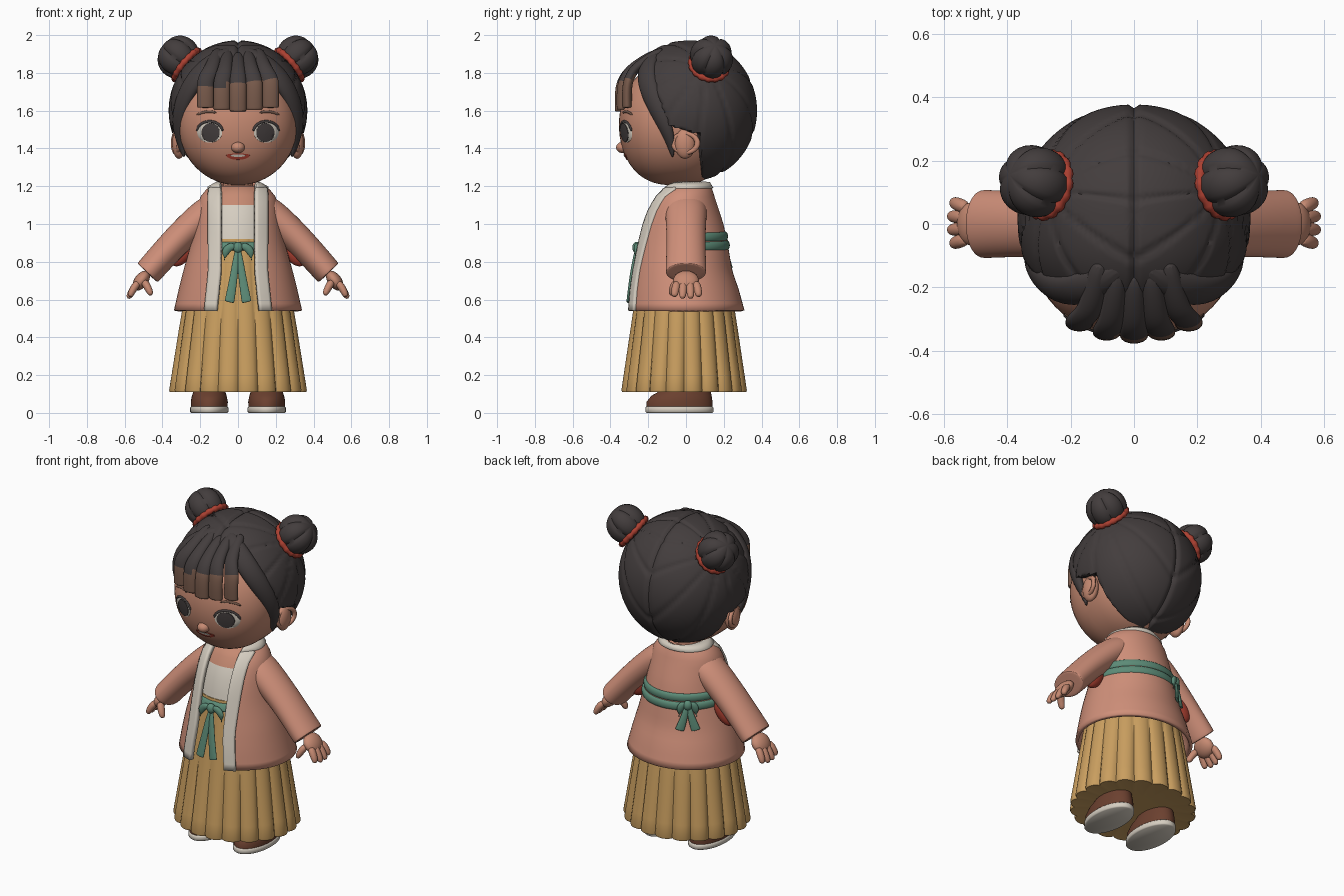
import bpy, bmesh
from math import sin, cos, asin, atan2, pi, tau, radians
from mathutils import Vector

cube = bpy.data.objects.get("Cube")
if cube:
    bpy.data.objects.remove(cube, do_unlink=True)


def colour(name, hexcode):
    rgb = [((int(hexcode[i:i + 2], 16) / 255 + 0.055) / 1.055) ** 2.4 for i in (0, 2, 4)]
    mat = bpy.data.materials.new(name)
    mat.use_nodes = True
    mat.diffuse_color = (*rgb, 1)
    mat.node_tree.nodes["Principled BSDF"].inputs["Base Color"].default_value = (*rgb, 1)
    return mat


hair, skin, jacket, cream = (colour("hair black", "433d3d"), colour("skin", "c68a72"),
                             colour("jacket pink", "d0907a"), colour("cream", "d6cec1"))
gold, green, red = colour("skirt gold", "c99e5f"), colour("ribbon green", "5c8b77"), colour("red", "ac4031")
leather, umber = colour("shoe brown", "6b402f"), colour("fringe brown", "785a4b")


# ---------- helpers ----------
def finish(name, bm, mats, sub=0, solid=0, rule=None):
    bmesh.ops.recalc_face_normals(bm, faces=bm.faces)
    mesh = bpy.data.meshes.new(name)
    bm.to_mesh(mesh)
    bm.free()
    for m in mats if isinstance(mats, tuple) else (mats,):
        mesh.materials.append(m)
    for p in mesh.polygons:
        p.use_smooth = True
        if rule:
            p.material_index = rule(p.center)
    mesh.set_sharp_from_angle(angle=radians(55))
    obj = bpy.data.objects.new(name, mesh)
    bpy.context.collection.objects.link(obj)
    if solid:
        mod = obj.modifiers.new("thickness", "SOLIDIFY")
        mod.thickness, mod.offset = solid, 0
    if sub:
        mod = obj.modifiers.new("smooth", "SUBSURF")
        mod.levels = mod.render_levels = sub
    return obj


def loft(name, rings, mats, around=True, along=False, caps=True, **kw):
    bm = bmesh.new()
    rows = [[bm.verts.new(p) for p in ring] for ring in rings]
    n = len(rows[0])
    for i in range(len(rows) if along else len(rows) - 1):
        a, b = rows[i], rows[(i + 1) % len(rows)]
        for j in range(n if around else n - 1):
            k = (j + 1) % n
            bm.faces.new((a[j], a[k], b[k], b[j]))
    if caps and around and not along:
        bm.faces.new(rows[0])
        bm.faces.new(rows[-1])
    return finish(name, bm, mats, **kw)


def tube(name, pts, sizes, mats, side=(1, 0, 0), n=12, sub=2, **kw):
    """Elliptical tube; each size is (half width along side, half thickness)."""
    pts, rings, last = [Vector(p) for p in pts], [], len(pts) - 1
    for i, p in enumerate(pts):
        t = pts[min(i + 1, last)] - pts[max(i - 1, 0)]
        w = t.cross(Vector(side)).normalized()
        u = w.cross(t).normalized()
        a, b = sizes[i] if isinstance(sizes, list) else sizes
        rings.append([p + u * a * cos(tau * j / n) + w * b * sin(tau * j / n) for j in range(n)])
    return loft(name, rings, mats, sub=sub, **kw)


def ball(name, loc, size, mat, axis=None, shape=None, res=24):
    bm = bmesh.new()
    bmesh.ops.create_uvsphere(bm, u_segments=res, v_segments=res * 2 // 3, radius=1)
    turn = Vector(axis).to_track_quat("Z", "Y") if axis else None
    for v in bm.verts:
        p = shape(v.co.copy()) if shape else v.co
        p = Vector(a * b for a, b in zip(p, size))
        v.co = Vector(loc) + (turn @ p if turn else p)
    return finish(name, bm, mat)


def hoop(name, loc, axis, radius, thick, mat, squash=1, bumps=0):
    turn = Vector(axis).to_track_quat("Z", "Y")
    rings = []
    for i in range(48):
        a = tau * i / 48
        r = thick * (1 + bumps * abs(sin(a * 8)))
        rings.append([Vector(loc) + turn @ Vector(((radius + r * cos(b)) * cos(a) * squash,
                      (radius + r * cos(b)) * sin(a), r * sin(b))) for b in [tau * j / 8 for j in range(8)]])
    return loft(name, rings, mat, along=True)


def lookup(keys, z):
    keys = sorted(keys)
    for a, b in zip(keys, keys[1:]):
        if z <= b[0]:
            f = max(0, (z - a[0]) / (b[0] - a[0]))
            return [p + (q - p) * f for p, q in zip(a[1:], b[1:])]
    return keys[-1][1:]


# ---------- head ----------
def face_y(x, z):
    return -0.055 - 0.3 * max(0, 1 - (x / 0.315) ** 2 - ((z - 1.525) / 0.32) ** 2) ** 0.385


def fuller(v):
    v.y = abs(v.y) ** 0.77 * (1 if v.y > 0 else -1)
    return v


def face_plate(name, cx, cz, shape, off, mat):
    rings = []
    for k in (0.02, 0.35, 0.7, 1, 1.02):
        ring = []
        for i in range(28):
            dx, dz = shape(tau * i / 28)
            x, z = cx + dx * k, cz + dz * k
            ring.append((x, face_y(x, z) - (off if k <= 1 else -0.005), z))
        rings.append(ring)
    loft(name, rings, mat, caps=False)


def oval(a, b):
    return lambda t: (a * cos(t), b * sin(t))


def face_line(name, pts, size, mat):
    tube(name, [(x, face_y(x, z) - 0.002, z) for x, z in pts], size, mat, side=(0, 0, 1), n=8, sub=1)


ball("head", (0, -0.055, 1.525), (0.315, 0.3, 0.32), skin, shape=fuller, res=48)
ball("nose", (0, -0.334, 1.405), (0.036, 0.036, 0.03), skin)
face_plate("mouth", 0, 1.365, lambda t: (0.062 * cos(t), (0.008 if sin(t) > 0 else 0.025) * sin(t)), 0.004, red)
face_plate("teeth", 0, 1.362, oval(0.04, 0.007), 0.007, cream)
for s in (-1, 1):
    face_plate("eye_white", s * 0.15, 1.485, oval(0.066, 0.054), 0.003, cream)
    face_plate("iris", s * 0.145, 1.484, oval(0.048, 0.05), 0.006, hair)
    arc = [pi * k / 6 for k in range(7)]
    face_line("eyelash", [(s * (0.15 + 0.07 * cos(a)), 1.49 + 0.056 * sin(a)) for a in arc], (0.008, 0.006), hair)
    face_line("eyebrow", [(s * 0.11, 1.588), (s * 0.165, 1.602), (s * 0.225, 1.575)], (0.008, 0.006), umber)
    ball("ear", (s * 0.313, -0.005, 1.425), (0.036, 0.055, 0.08), skin)
    hoop("ear_rim", (s * 0.328, -0.003, 1.428), (s, -0.25, 0), 0.05, 0.012, skin, squash=1.3)


# ---------- hair ----------
hairline = [(1.3, 0.06), (1.47, 0.05), (1.52, -0.12), (1.65, -0.16), (1.8, -0.25), (1.87, -0.5)]
bun_axis = Vector((0.75, 0.2, 0.62)).normalized()
axis_u = bun_axis.cross(Vector((0, 1, 0))).normalized()
axis_v = bun_axis.cross(axis_u)


def combed(v):
    """Grooves run out from each bun; the face opening is tucked inside the head."""
    if v.y < 0:
        v.y = -abs(v.y) ** 0.8
    m = Vector((abs(v.x), v.y, v.z))
    a = atan2(m.dot(axis_u), m.dot(axis_v))
    groove = 0.025 * max(0, 1 - 3 * abs(cos(5 * a))) + 0.035 * max(0, 1 - abs(v.x) / 0.05)
    edge = lookup(hairline, 1.6 + 0.37 * v.z)[0]
    f = min(1, max(0, (0.03 + 0.345 * v.y - edge) / 0.025))
    return v * (1 - groove) * (0.8 + 0.2 * f * f * (3 - 2 * f))


def lobed(v):
    a = atan2(v.y, v.x)
    return v * (0.9 + 0.12 * abs(sin(3 * a)) ** 0.5 * (1 - v.z ** 4))


ball("hair_cap", (0, 0.03, 1.6), (0.367, 0.347, 0.372), hair, shape=combed, res=132)
for s in (-1, 1):
    axis = (s * bun_axis.x, bun_axis.y, bun_axis.z)
    ball("hair_bun", (s * 0.315, 0.135, 1.883), (0.114, 0.114, 0.114), hair, axis=axis, shape=lobed, res=48)
    hoop("bun_tie", (s * 0.272, 0.122, 1.842), axis, 0.096, 0.014, red, bumps=0.4)
    # Lock swept from the parting down to a point before the ear
    tube("swept_lock", [(s * 0.03, -0.13, 1.925), (s * 0.13, -0.2, 1.87), (s * 0.235, -0.215, 1.765),
                        (s * 0.298, -0.165, 1.64), (s * 0.318, -0.11, 1.52), (s * 0.302, -0.08, 1.43),
                        (s * 0.285, -0.07, 1.35)],
         [(0.022, 0.03), (0.035, 0.06), (0.04, 0.062), (0.038, 0.055), (0.03, 0.045), (0.02, 0.03), (0.005, 0.006)],
         hair, side=(s * 0.65, -0.65, 0.3))

# Fringe locks, brown toward the tips
fringe = [(1.9, -0.15), (1.86, -0.232), (1.81, -0.302), (1.775, -0.328), (1.74, -0.343), (1.71, -0.349),
          (1.66, -0.352), (1.6, -0.35), (1.595, -0.35)]
for i in range(-2, 3):
    x = i * 0.086
    path = [(x * min(1, 0.6 + 0.1 * k), y + 1.3 * x * x, z + 0.01 * abs(i)) for k, (z, y) in enumerate(fringe)]
    sizes = [(min(0.046, 0.03 + 0.005 * k), 0.027) for k in range(len(fringe))]
    tube("fringe_lock", path, sizes, (hair, umber), rule=lambda c: int(c.z < 1.75 + 0.15 * c.x))

# ---------- clothes ----------
coat = [(0.54, 0.33, 0.3, 0), (0.65, 0.305, 0.28, -0.01), (0.75, 0.28, 0.255, -0.02), (0.9, 0.238, 0.23, -0.02),
        (1, 0.218, 0.208, -0.02), (1.08, 0.205, 0.18, -0.018), (1.14, 0.19, 0.152, -0.01),
        (1.18, 0.158, 0.13, 0), (1.215, 0.1, 0.105, 0.005)]


def body(z, t, grow=1):
    rx, ry, yc = lookup(coat, z)
    return Vector((rx * sin(t) * grow, yc - ry * cos(t) * grow, z))


def opening(z, x):
    return asin(min(0.92, (x + max(0, 0.75 - z) * 0.1) / lookup(coat, z)[0]))


def span(a, b, n):
    return [a + (b - a) * i / n for i in range(n + 1)]


levels = span(0.54, 1.215, 18)
loft("jacket", [[body(z, t) for t in span(opening(z, 0.1), tau - opening(z, 0.1), 48)] for z in levels],
     jacket, around=False, solid=0.02)
for s in (-1, 1):
    loft("jacket_trim", [[body(z, s * t, 1.04) for t in span(opening(z, 0.087), opening(z, 0.147), 5)]
                         for z in levels], cream, around=False, solid=0.026)
loft("collar", [[body(z, t, 1.05) for t in span(opening(z, 0.087), tau - opening(z, 0.087), 40)]
                for z in (1.185, 1.2, 1.215)], cream, around=False, solid=0.026)

circle = [tau * i / 48 for i in range(48)]
loft("torso", [[body(z, t, 0.9) for t in circle] for z in (0.85, 0.95, 1.03, 1.1, 1.15, 1.2)],
     (cream, skin), rule=lambda c: int(c.z > 1.1))
tube("neck", [(0, -0.005, 1.1), (0, -0.01, 1.3)], (0.08, 0.08), skin, n=24, sub=0)

# Pleated skirt, closed underneath at the hem
pleats, per = 20, 8
skirt = [(0.11, 0.37, 0.337, -0.01), (0.54, 0.3, 0.272, -0.01), (0.92, 0.213, 0.207, -0.02)]
rings = []
for z, grow in [(0.12, 0.5), (0.114, 0.9), (0.11, 0.985), (0.12, 1)] + [(z, 1) for z in span(0.2, 0.92, 6)]:
    rx, ry, yc = lookup(skirt, z)
    ring = []
    for i in range(pleats * per):
        t = tau * i / (pleats * per)
        r = grow * (1 - 0.07 * (1 - abs(sin(t * pleats / 2)) ** 0.6) * (1.15 - z))
        ring.append((rx * r * sin(t), yc - ry * r * cos(t), z))
    rings.append(ring)
loft("skirt", rings, gold)

# Sash, shown at the front and tied over the jacket at the back
loft("waist_sash", [[body(z, t, g) for t in circle] for z, g in
                    ((0.86, 0.94), (0.865, 0.97), (0.9, 0.97), (0.905, 0.94))], green)
for z in (0.887, 0.935):
    tube("back_sash", [body(z - 0.008 * sin(t), t, 1.03) for t in span(radians(95), radians(265), 16)],
         (0.028, 0.016), green, side=(0, 0, 1), n=8, sub=1)


def bow(name, loc, yaw, slope, loop, drop):
    parts = [ball(name + "_knot", (0, 0, 0), (0.026, 0.022, 0.03), green)]
    for s in (-1, 1):
        parts.append(tube(name + "_loop", [(0, 0, 0), (s * loop * 0.55, 0, 0.012), (s * loop, 0, -0.03),
                                           (s * loop * 0.95, 0, -0.07)],
                          [(0.012, 0.01), (0.024, 0.015), (0.026, 0.015), (0.014, 0.01)], green, side=(0, 0, 1)))
        parts.append(tube(name + "_tail", [(s * 0.004, 0, 0), (s * 0.02, slope * 0.6, -drop / 2),
                                           (s * 0.045, slope, -drop), (s * 0.046, slope, -drop - 0.004)],
                          [(0.014, 0.009), (0.021, 0.01), (0.027, 0.009), (0.026, 0.008)], green))
    for p in parts:
        p.location, p.rotation_euler.z = loc, yaw


bow("front_bow", (0, -0.262, 0.875), 0, -0.045, 0.075, 0.285)
bow("back_bow", (-0.145, 0.19, 0.905), radians(35), 0.02, 0.05, 0.14)

# ---------- arms and feet ----------
for s in (-1, 1):
    tube("sleeve", [(s * 0.05, 0, 1.125), (s * 0.13, 0, 1.085), (s * 0.2, 0, 1.03), (s * 0.33, 0, 0.91),
                    (s * 0.465, 0, 0.757), (s * 0.478, 0, 0.742), (s * 0.48, 0, 0.74)],
         [(0.09, 0.07), (0.115, 0.085), (0.11, 0.088), (0.104, 0.08), (0.11, 0.076), (0.11, 0.076), (0.1, 0.066)],
         jacket, side=(0, 1, 0), n=16)
    ball("sleeve_lining", (s * 0.296, 0.03 - s * 0.02, 0.85), (0.036, 0.05, 0.085), red, axis=(s * 0.6, 0, -0.8))
    ball("palm", (s * 0.512, 0, 0.7), (0.068, 0.036, 0.06), skin, axis=(s * 0.6, 0, -0.8))
    for k in range(4):
        y = 0.063 - k * 0.04
        reach = 0.01 * (k in (1, 2))
        tube("finger", [(s * 0.525, y * 0.8, 0.695), (s * 0.557, y, 0.655), (s * (0.574 + reach), y * 1.1, 0.612 - reach)],
             [(0.024, 0.023), (0.024, 0.022), (0.019, 0.017)], skin, side=(0, 1, 0), n=8)
    tube("thumb", [(s * 0.5, -0.045, 0.7), (s * 0.475, -0.07, 0.66), (s * 0.458, -0.078, 0.62)],
         [(0.026, 0.024), (0.024, 0.022), (0.018, 0.016)], skin, side=(0, 1, 0), n=8)

    # Shoe with a pale sole and a rounded upper that runs up under the skirt
    def outline(z, rx, ry, yc):
        return [(s * 0.152 + rx * sin(t), yc - ry * cos(t), z) for t in circle]

    loft("shoe_sole", [outline(*k) for k in ((0, 0.096, 0.174, -0.035), (0.005, 0.102, 0.18, -0.035),
                                             (0.028, 0.102, 0.18, -0.035), (0.033, 0.097, 0.175, -0.035))], cream)
    loft("shoe_upper", [outline(*k) for k in ((0.03, 0.097, 0.174, -0.035), (0.06, 0.098, 0.174, -0.034),
                                              (0.09, 0.092, 0.16, -0.024), (0.115, 0.084, 0.135, -0.005),
                                              (0.16, 0.075, 0.1, 0.02))], leather)
